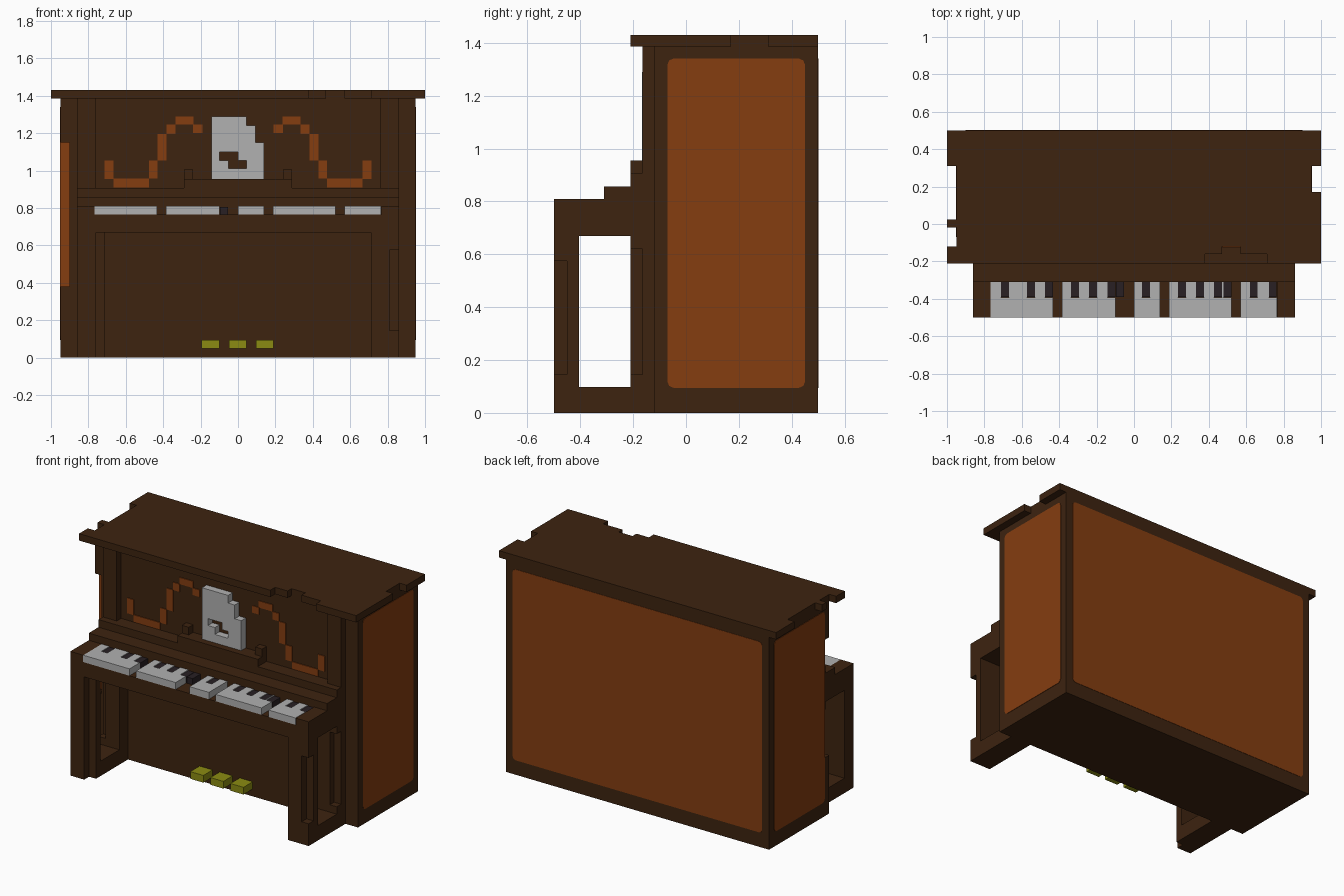
import bpy, bmesh
from mathutils import Vector

if "Cube" in bpy.data.objects:
    bpy.data.objects.remove(bpy.data.objects["Cube"])


def material(name, rgb):
    m = bpy.data.materials.new(name)
    m.use_nodes = True
    col = (*rgb, 1)
    m.diffuse_color = col
    bsdf = next(n for n in m.node_tree.nodes if n.type == 'BSDF_PRINCIPLED')
    bsdf.inputs["Base Color"].default_value = col
    bsdf.inputs["Roughness"].default_value = 0.9
    return m


WOOD = material("dark_wood", (0.047, 0.017, 0.005))
PANEL = material("warm_wood", (0.234, 0.047, 0.0053))
WHITE = material("ivory_grey", (0.44, 0.44, 0.44))
BLACK = material("ebony", (0.021, 0.014, 0.017))
BRASS = material("olive_brass", (0.26, 0.26, 0.006))


def finish(name, bm, mat):
    bmesh.ops.recalc_face_normals(bm, faces=bm.faces)
    me = bpy.data.meshes.new(name)
    bm.to_mesh(me)
    bm.free()
    me.materials.append(mat)
    ob = bpy.data.objects.new(name, me)
    bpy.context.collection.objects.link(ob)
    return ob


def boxes(name, mat, *items, mirror=False):
    """Each item is (x0, x1, y0, y1, z0, z1); mirror repeats it across x = 0."""
    bm = bmesh.new()
    items = list(items)
    if mirror:
        items += [(-b, -a, *rest) for a, b, *rest in items]
    for x0, x1, y0, y1, z0, z1 in items:
        vs = bmesh.ops.create_cube(bm, size=1)["verts"]
        for v in vs:
            v.co = Vector(((x0 + x1) / 2 + v.co.x * (x1 - x0),
                           (y0 + y1) / 2 + v.co.y * (y1 - y0),
                           (z0 + z1) / 2 + v.co.z * (z1 - z0)))
    return finish(name, bm, mat)


def prism(name, mat, pts, axis, lo, hi):
    """Extrude a 2D outline along an axis; the outline uses the other two axes."""
    bm = bmesh.new()

    def vert(p, d):
        co = list(p)
        co.insert(axis, d)
        return bm.verts.new(co)
    a = [vert(p, lo) for p in pts]
    b = [vert(p, hi) for p in pts]
    bm.faces.new(a)
    bm.faces.new(b)
    n = len(pts)
    for i in range(n):
        bm.faces.new((a[i], a[(i + 1) % n], b[(i + 1) % n], b[i]))
    return finish(name, bm, mat)


def rounded(u0, u1, v0, v1, c=0.022):
    k = c * 0.3
    return [(u0 + c, v0), (u1 - c, v0), (u1 - k, v0 + k), (u1, v0 + c),
            (u1, v1 - c), (u1 - k, v1 - k), (u1 - c, v1), (u0 + c, v1),
            (u0 + k, v1 - k), (u0, v1 - c), (u0, v0 + c), (u0 + k, v0 + k)]


# Cabinet, with a piece missing from its right front corner
boxes("cabinet", WOOD,
      (-0.90, 0.95, -0.12, 0.5, 0, 1.385),
      (-0.95, -0.90, -0.07, 0.5, 0, 1.385),
      (-0.95, -0.90, -0.12, -0.07, 0, 0.38),
      (-0.95, -0.90, -0.12, -0.07, 1.15, 1.385))
boxes("chipped_corner_wood", PANEL, (-0.949, -0.90, -0.074, -0.06, 0.38, 1.15))

# Inlaid side and back panels
prism("left_panel", PANEL, rounded(-0.07, 0.45, 0.095, 1.34), 0, 0.945, 0.953)
prism("right_panel", PANEL, rounded(-0.07, 0.45, 0.095, 1.34), 0, -0.953, -0.945)
prism("back_panel", PANEL, rounded(-0.90, 0.90, 0.095, 1.34), 1, 0.495, 0.502)

# Lid with broken edges
lid = [(-1, -0.21), (0.38, -0.21), (0.38, -0.16), (0.47, -0.16), (0.47, -0.12),
       (0.57, -0.12), (0.57, -0.16), (0.71, -0.16), (0.71, -0.21), (1, -0.21),
       (1, 0.17), (0.95, 0.17), (0.95, 0.31), (1, 0.31), (1, 0.5), (-1, 0.5),
       (-1, 0.31), (-0.95, 0.31), (-0.95, 0.025), (-1, 0.025), (-1, -0.02),
       (-0.95, -0.02), (-0.95, -0.12), (-1, -0.12)]
prism("lid", WOOD, lid, 2, 1.385, 1.43)

# Front columns and stepped shelf behind the keys
boxes("front_columns", WOOD, (0.76, 0.86, -0.165, -0.12, 0.9, 1.385), mirror=True)
boxes("key_shelf", WOOD,
      (-0.86, 0.86, -0.31, -0.12, 0.765, 0.857),
      (-0.86, 0.86, -0.21, -0.12, 0.857, 0.907))
boxes("music_ledge", WOOD, (-0.29, 0.29, -0.21, -0.12, 0.907, 0.955))
boxes("ledge_stops", WOOD, (0.24, 0.29, -0.165, -0.12, 0.955, 1.005), mirror=True)

# Sheet of music with an opening
Y = (-0.167, -0.12)
boxes("music_sheet", WHITE,
      (-0.143, 0.045, *Y, 1.24, 1.29),
      (-0.143, 0.093, *Y, 1.15, 1.24),
      (-0.143, 0.14, *Y, 1.10, 1.15),
      (-0.143, -0.10, *Y, 1.055, 1.10), (0.0, 0.14, *Y, 1.055, 1.10),
      (-0.143, -0.05, *Y, 1.01, 1.055), (0.045, 0.14, *Y, 1.01, 1.055),
      (-0.143, 0.14, *Y, 0.955, 1.01))

# Scroll inlay, mirrored
S = (-0.125, -0.118)
boxes("scroll_inlay", PANEL,
      (0.19, 0.24, *S, 1.20, 1.246),
      (0.237, 0.335, *S, 1.246, 1.29),
      (0.335, 0.382, *S, 1.195, 1.246),
      (0.382, 0.43, *S, 1.055, 1.195),
      (0.43, 0.477, *S, 0.957, 1.055),
      (0.477, 0.665, *S, 0.91, 0.957),
      (0.665, 0.713, *S, 0.955, 1.055), mirror=True)

# Key bed and end cheeks
boxes("key_bed", WOOD, (-0.86, 0.86, -0.5, -0.12, 0.67, 0.765))
boxes("key_cheeks", WOOD, (0.767, 0.86, -0.5, -0.31, 0.765, 0.81), mirror=True)

# White key groups cut around the black keys
groups = [(-0.767, -0.433), (-0.385, -0.10), (0.0, 0.14), (0.188, 0.52), (0.57, 0.765)]
blacks = [-0.69, -0.55, -0.455, -0.315, -0.22, -0.12, -0.075, 0.065,
          0.257, 0.353, 0.45, 0.50, 0.64, 0.742]
W = 0.021
white = []
for x0, x1 in groups:
    white.append((x0, x1, -0.5, -0.393, 0.765, 0.81))
    start = x0
    for c in [b for b in blacks if x0 < b < x1]:
        if c - W > start + 0.002:
            white.append((start, c - W, -0.393, -0.31, 0.765, 0.81))
        start = c + W
    if x1 > start + 0.004:
        white.append((start, x1, -0.393, -0.31, 0.765, 0.81))
boxes("white_keys", WHITE, *white)
boxes("black_keys", BLACK, *[(c - W, c + W, -0.39, -0.31, 0.765, 0.805) for c in blacks])

# Front legs, feet and rear posts
boxes("left_leg", WOOD,
      (0.71, 0.81, -0.5, -0.405, 0, 0.67),
      (0.81, 0.86, -0.5, -0.405, 0, 0.145),
      (0.81, 0.86, -0.45, -0.405, 0.145, 0.67),
      (0.81, 0.86, -0.5, -0.45, 0.575, 0.67))
boxes("right_leg", WOOD,
      (-0.86, -0.76, -0.5, -0.405, 0, 0.67),
      (-0.76, -0.71, -0.45, -0.405, 0, 0.67))
boxes("feet", WOOD, (0.71, 0.86, -0.405, -0.12, 0, 0.097), mirror=True)
boxes("rear_posts", WOOD,
      (0.71, 0.81, -0.21, -0.12, 0.097, 0.67),
      (0.81, 0.86, -0.165, -0.12, 0.097, 0.67),
      (0.81, 0.86, -0.21, -0.165, 0.097, 0.145),
      (0.81, 0.86, -0.21, -0.165, 0.62, 0.67), mirror=True)

# Pedals
boxes("pedals", BRASS, *[(c - 0.047, c + 0.047, -0.215, -0.118, 0.048, 0.095)
                         for c in (-0.147, -0.002, 0.143)])
